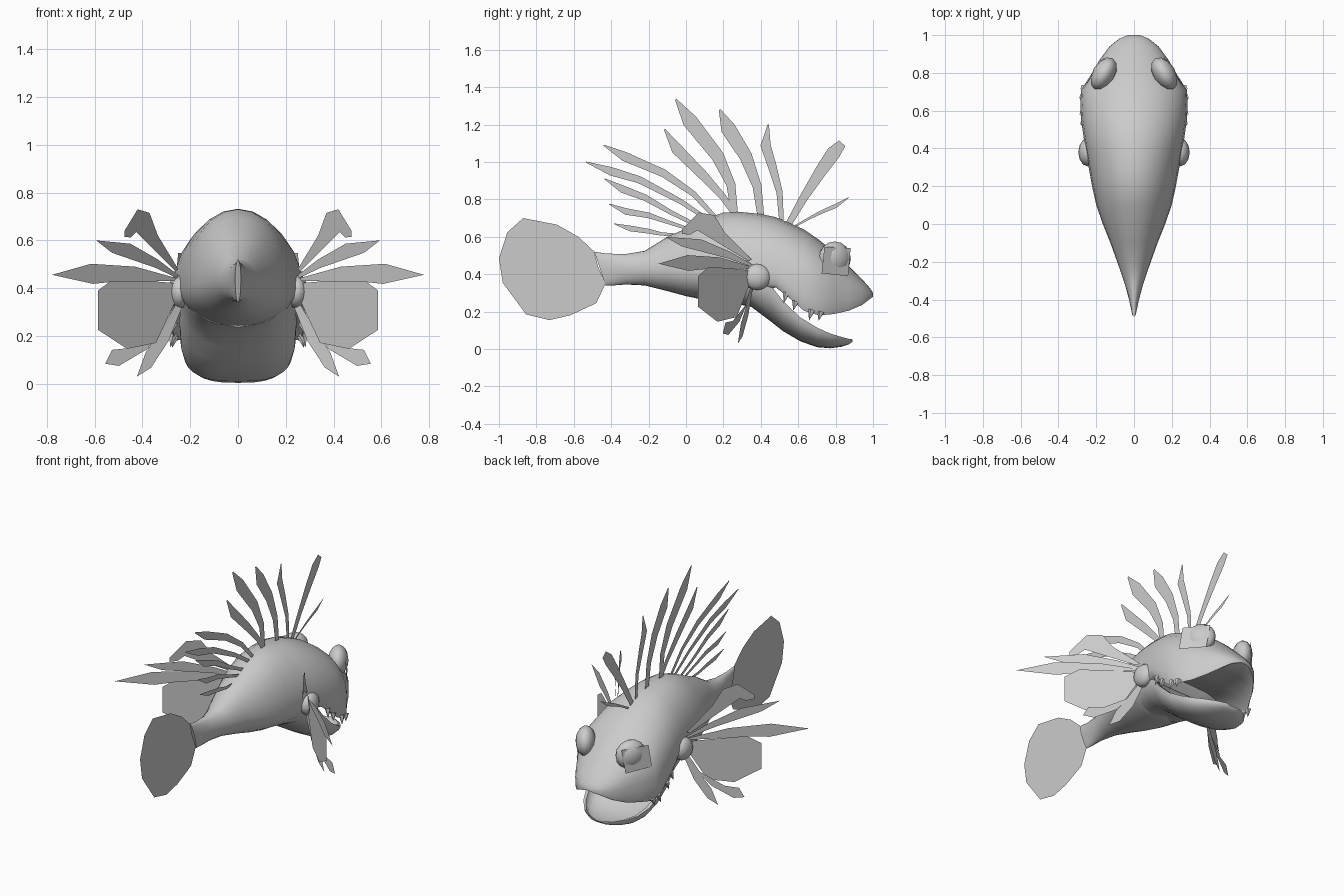
import bpy, bmesh, math
from mathutils import Vector

skin = bpy.data.materials.new("grey_skin")
skin.diffuse_color = (0.6, 0.6, 0.6, 1)


def make(name, bm, smooth=None):
    me = bpy.data.meshes.new(name)
    bm.to_mesh(me)
    bm.free()
    ob = bpy.data.objects.new(name, me)
    bpy.context.collection.objects.link(ob)
    me.materials.append(skin)
    if smooth:
        bpy.context.view_layer.objects.active = ob
        ob.select_set(True)
        bpy.ops.object.shade_smooth_by_angle(angle=math.radians(smooth))
        ob.select_set(False)
    return ob


def loft(name, halves, smooth=60):
    """Skin half rings (running top to bottom on +x), mirrored across x = 0."""
    bm = bmesh.new()
    rings = []
    for h in halves:
        full = h + [(-x, y, z) for x, y, z in h[-2:0:-1]]
        rings.append([bm.verts.new(p) for p in full])
    n = len(rings[0])
    for a, b in zip(rings, rings[1:]):
        for i in range(n):
            j = (i + 1) % n
            bm.faces.new((a[i], a[j], b[j], b[i]))
    bm.faces.new(rings[0])
    bm.faces.new(rings[-1][::-1])
    bmesh.ops.recalc_face_normals(bm, faces=bm.faces)
    return make(name, bm, smooth)


def arc(n, a0=0, a1=90):
    return [math.radians(a0 + (a1 - a0) * i / n) for i in range(n + 1)]


# Body and upper head: trunk rows are y, top, middle, bottom, half width, slant
trunk = [(-.49, .52, .44, .34, .012, .06), (-.42, .51, .43, .34, .025, .03),
         (-.32, .508, .43, .345, .048, 0), (-.22, .525, .43, .34, .082, 0),
         (-.10, .60, .43, .31, .125, 0), (.0, .645, .42, .283, .165, 0),
         (.10, .695, .41, .262, .20, 0), (.20, .73, .40, .25, .222, 0),
         (.30, .732, .40, .235, .24, 0), (.40, .722, .40, .28, .258, 0)]
# Head rows are y, top, middle, lip, palate, half width
head = [(.48, .705, .40, .33, .38, .27), (.55, .675, .38, .275, .36, .28),
        (.63, .64, .36, .205, .33, .284), (.71, .585, .33, .18, .31, .28),
        (.79, .52, .32, .187, .30, .228), (.87, .445, .30, .205, .28, .182),
        (.94, .375, .29, .235, .27, .13), (.98, .33, .285, .265, .28, .08),
        (1.0, .30, .288, .28, .285, .03)]
halves = []
for y, zt, zm, zb, w, s in trunk:
    pts = [(w * math.sin(a), zm + (zt - zm) * math.cos(a)) for a in arc(6)]
    pts += [(w * math.cos(a), zm - (zm - zb) * math.sin(a)) for a in arc(6)[1:]]
    halves.append([(x, y + s * (zt - z) / (zt - zb), z) for x, z in pts])
for y, zt, zm, lip, pal, w in head:
    pts = [(w * math.sin(a), zm + (zt - zm) * math.cos(a)) for a in arc(6)]
    pts += [(w * k, zm + (lip - zm) * t) for k, t in ((1, .4), (.99, .8), (.95, 1))]
    pts += [(w * k, lip + (pal - lip) * t) for k, t in ((.87, .35), (.55, .85), (0, 1))]
    halves.append([(x, y, z) for x, z in pts])
loft("body", halves)

# Lower jaw scoop: rows are y, rim, underside, inner floor, half width
jaw = [(.25, .40, .245, .39, .21), (.35, .38, .225, .37, .235),
       (.45, .345, .15, .32, .24), (.52, .255, .095, .17, .245),
       (.61, .17, .042, .085, .24), (.70, .115, .01, .042, .225),
       (.77, .083, .004, .03, .195), (.83, .065, .012, .03, .145),
       (.87, .055, .025, .036, .09), (.89, .052, .038, .044, .035)]
halves = []
for y, rim, low, floor, w in jaw:
    inner = [(.9 * w * math.sin(a), rim - (rim - floor) * math.cos(a) ** .8)
             for a in arc(5)[:-1]] + [(.91 * w, rim)]
    outer = [(w * math.cos(a) ** .7, rim - (rim - low) * math.sin(a)) for a in arc(7)[:-1]]
    halves.append([(x, y, z) for x, z in inner + outer + [(0, low)]])
loft("lower_jaw", halves)


def sheet(name, pts):
    bm = bmesh.new()
    bm.faces.new([bm.verts.new(p) for p in pts])
    return make(name, bm)


# Tail fin
tail = [(-1, .485), (-.955, .625), (-.87, .70), (-.69, .665), (-.575, .60), (-.49, .52),
        (-.47, .44), (-.43, .35), (-.48, .245), (-.62, .18), (-.73, .155), (-.855, .185),
        (-.98, .355)]
sheet("tail_fin", [(0, y, z) for y, z in tail])

# Dorsal spines: centre line from root to tip, and greatest width
spines = [([(.12, .69), (-.03, .79), (-.25, .905), (-.40, .95), (-.535, 1.0)], .045),
          ([(.16, .70), (.04, .83), (-.12, .94), (-.33, 1.03), (-.44, 1.09)], .05),
          ([(.06, .66), (-.08, .73), (-.22, .81), (-.34, .855), (-.435, .91)], .04),
          ([(.02, .64), (-.10, .68), (-.20, .715), (-.32, .735), (-.41, .775)], .035),
          ([(-.04, .61), (-.13, .615), (-.20, .63), (-.30, .645), (-.385, .67)], .03),
          ([(.26, .72), (.20, .81), (.09, .93), (-.05, 1.07), (-.115, 1.175)], .06),
          ([(.26, .72), (.24, .88), (.17, 1.03), (.02, 1.22), (-.055, 1.335)], .08),
          ([(.40, .71), (.38, .87), (.32, 1.03), (.225, 1.18), (.18, 1.28)], .08),
          ([(.51, .69), (.50, .84), (.46, .98), (.425, 1.09), (.44, 1.20)], .055),
          ([(.55, .67), (.63, .81), (.72, .95), (.79, 1.05), (.835, 1.10)], .075),
          ([(.58, .655), (.66, .70), (.73, .735), (.80, .765), (.87, .81)], .022)]
for i, (line, width) in enumerate(spines):
    line = [Vector((0, y, z)) for y, z in line]
    left, right = [], []
    for k, f in enumerate((.45, .6, .85, 1, .12)):
        if i == 9 and k == 4:
            f = .6
        d = (line[min(k + 1, 4)] - line[max(k - 1, 0)]).normalized()
        side = Vector((0, -d.z, d.y)) * width * f / 2
        left.append(line[k] + side)
        right.append(line[k] - side)
    sheet("dorsal_spine_%d" % (i + 1), left + right[::-1])

# Side fins: outline in x and z, with backward sweep per unit of x
fins = {"upper_curled_fin": (-1.65, [(.25, .48), (.335, .62), (.37, .715), (.42, .73), (.475, .64),
                                     (.475, .615), (.448, .612), (.425, .635), (.39, .60), (.26, .47)]),
        "upper_fin": (-1.34, [(.25, .455), (.335, .52), (.45, .586), (.594, .60), (.527, .548),
                              (.345, .485), (.25, .44)]),
        "middle_fin": (-.94, [(.25, .44), (.43, .49), (.615, .502), (.778, .456), (.607, .418),
                              (.52, .427), (.25, .43)]),
        "broad_fin": (-.85, [(.25, .42), (.377, .431), (.52, .44), (.586, .39), (.586, .226),
                             (.464, .146), (.343, .171), (.25, .37)]),
        "lower_fin": (-.5, [(.25, .35), (.32, .23), (.45, .15), (.527, .142), (.556, .084),
                            (.498, .075), (.38, .145), (.24, .31)]),
        "bottom_fin": (-.42, [(.25, .33), (.33, .21), (.385, .134), (.423, .03), (.364, .067),
                              (.29, .18), (.235, .32)])}


def ball(name, loc, size, turn=0, seg=12, rings=8):
    bpy.ops.mesh.primitive_uv_sphere_add(segments=seg, ring_count=rings, location=loc,
                                         rotation=(0, 0, turn))
    ob = bpy.context.object
    ob.name, ob.scale = name, size
    ob.data.materials.append(skin)
    bpy.ops.object.shade_smooth_by_angle(angle=math.radians(60))
    return ob


for s, side in ((1, "right"), (-1, "left")):
    for name, (sweep, pts) in fins.items():
        sheet(side + "_" + name, [(s * x, .35 + sweep * (x - .25), z) for x, z in pts])
    # Fin root, eye and flat eye plate
    ball(side + "_fin_root", (s * .245, .38, .385), (.05, .075, .07))
    ball(side + "_eye", (s * .16, .795, .485), (.06, .095, .09), s * math.radians(30))
    sheet(side + "_eye_plate", [(s * x, y, z) for x, y, z in
          ((.155, .88, .54), (.25, .74, .547), (.265, .725, .405), (.175, .867, .39))])
    # Small teeth along the lip
    for k, (x, y, z, h) in enumerate(((.272, .53, .262, .06), (.275, .58, .22, .05),
                                      (.277, .665, .17, .06), (.27, .715, .165, .05))):
        bpy.ops.mesh.primitive_cone_add(vertices=5, radius1=.02, radius2=0, depth=h,
                                        location=(s * x, y, z + .01),
                                        rotation=(math.pi - .25, s * -.2, 0))
        bpy.context.object.name = "%s_tooth_%d" % (side, k + 1)
        bpy.context.object.data.materials.append(skin)
